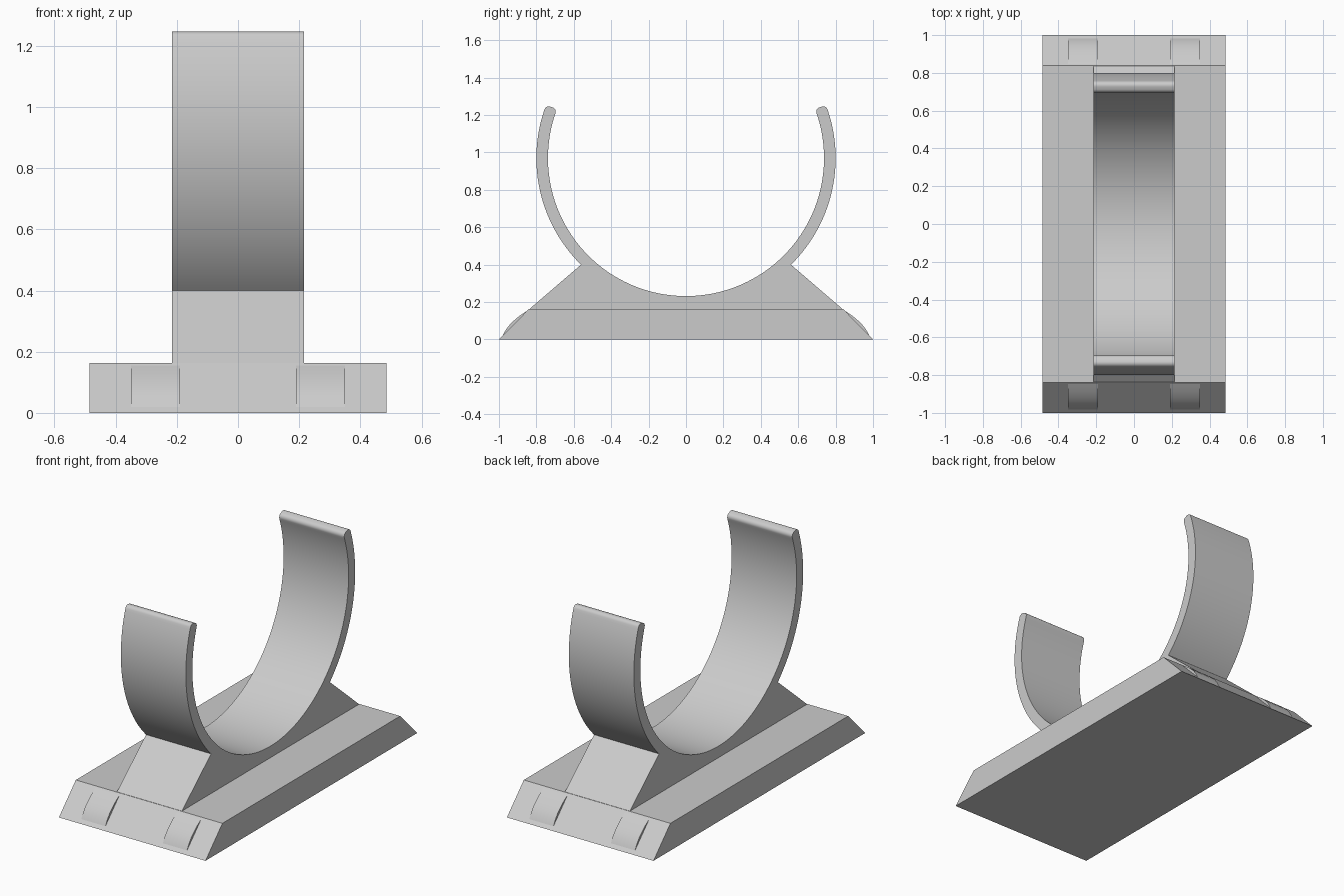
import bpy, bmesh
from math import sin, cos, radians, asin, degrees

cube = bpy.data.objects.get("Cube")
if cube:
    bpy.data.objects.remove(cube, do_unlink=True)

grey = bpy.data.materials.new("light grey plastic")
grey.use_nodes = True
colour = (0.6, 0.6, 0.6, 1)
grey.diffuse_color = colour
grey.node_tree.nodes["Principled BSDF"].inputs["Base Color"].default_value = colour


def extrude_profile(name, profile, x0, x1):
    """Extrude a closed (y, z) profile from x0 to x1."""
    bm = bmesh.new()
    face = bm.faces.new([bm.verts.new((x0, y, z)) for y, z in profile])
    ext = bmesh.ops.extrude_face_region(bm, geom=[face])
    verts = [v for v in ext["geom"] if isinstance(v, bmesh.types.BMVert)]
    bmesh.ops.translate(bm, verts=verts, vec=(x1 - x0, 0, 0))
    bmesh.ops.recalc_face_normals(bm, faces=bm.faces)
    mesh = bpy.data.meshes.new(name)
    bm.to_mesh(mesh)
    bm.free()
    mesh.materials.append(grey)
    obj = bpy.data.objects.new(name, mesh)
    bpy.context.collection.objects.link(obj)
    bpy.ops.object.select_all(action="DESELECT")
    obj.select_set(True)
    bpy.context.view_layer.objects.active = obj
    bpy.ops.object.shade_smooth_by_angle(angle=radians(25))
    return obj


def arc(cy, cz, r, a0, a1, n):
    """Points on an arc, angles in degrees."""
    return [(cy + r * cos(radians(a0 + (a1 - a0) * i / n)),
             cz + r * sin(radians(a0 + (a1 - a0) * i / n))) for i in range(n + 1)]


# Base plate with sloped ends
extrude_profile("base_plate", [(-1, 0), (1, 0), (0.84, 0.163), (-0.84, 0.163)], -0.485, 0.485)

# Saddle and open ring as one profile, half of it mirrored
CZ, OUTER, INNER, TIP = 0.97, 0.80, 0.738, 19
foot = degrees(asin((0.40 - CZ) / OUTER))
middle, fillet = (OUTER + INNER) / 2, 0.024
half = [(0.80, 0.10), (0.837, 0.163)]
half += arc(0, CZ, OUTER, foot, TIP - 1, 40)
for radius, start in ((OUTER - fillet, TIP), (INNER + fillet, TIP + 90)):
    cy, cz = radius * cos(radians(TIP)), CZ + radius * sin(radians(TIP))
    half += arc(cy, cz, fillet, start, start + 90, 6)
half += arc(0, CZ, INNER, TIP - 1, -90, 60)
mirrored = [(-y, z) for y, z in reversed(half[:-1])]
extrude_profile("ring_clip", half + mirrored, -0.215, 0.215)

# Shallow bulges on both sloped ends
bulge = [(0.99, 0.0), (0.979, 0.024), (0.962, 0.054), (0.941, 0.081),
         (0.916, 0.105), (0.888, 0.128), (0.848, 0.155), (0.84, 0.14)]
for end, end_name in ((-1, "front"), (1, "back")):
    for side, side_name in ((-1, "right"), (1, "left")):
        extrude_profile(f"{end_name}_{side_name}_bulge",
                        [(end * y, z) for y, z in bulge], side * 0.19, side * 0.35)
